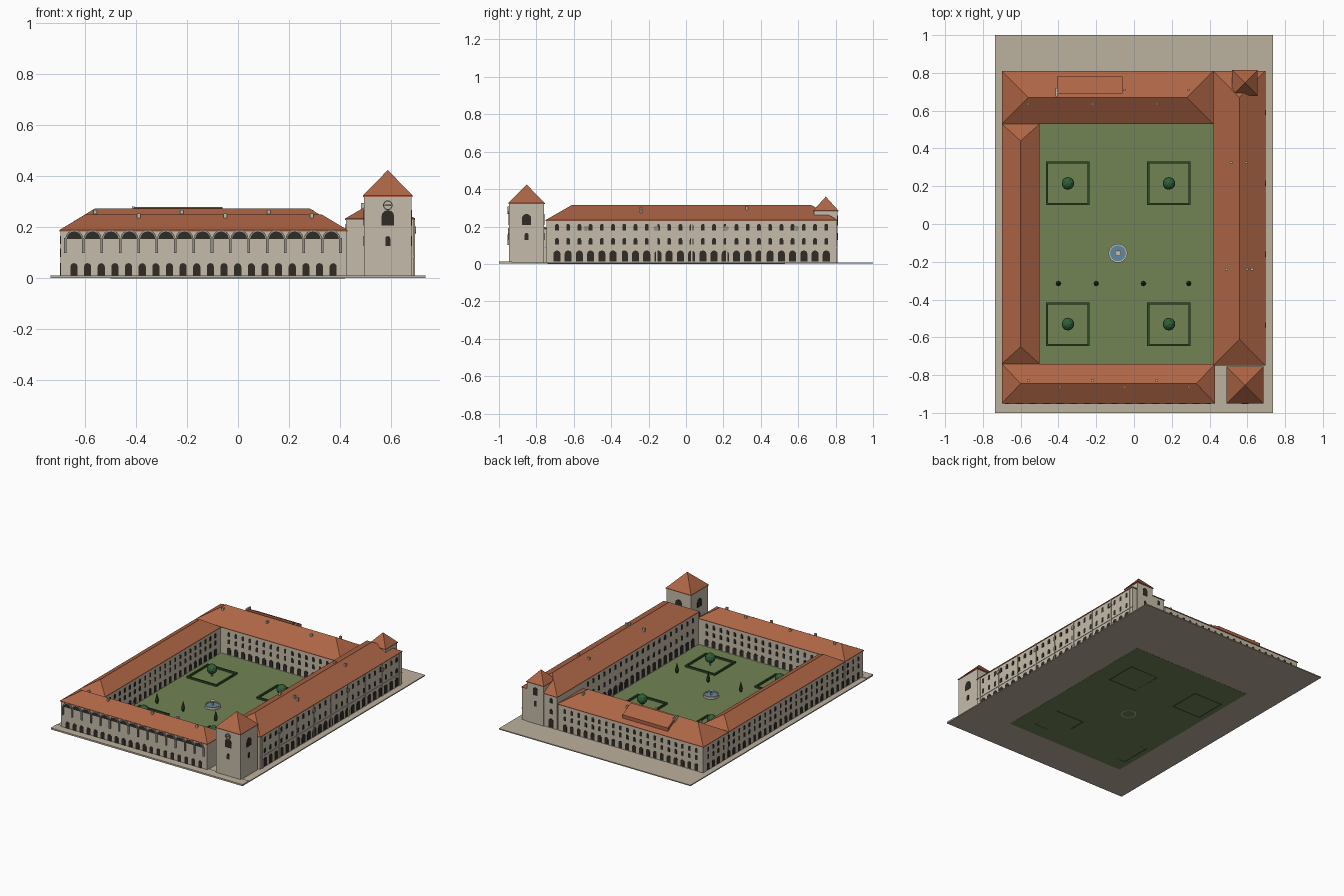
import bpy, bmesh, math
from mathutils import Vector, Matrix

if "Cube" in bpy.data.objects:
    bpy.data.objects.remove(bpy.data.objects["Cube"])


def mat(name, c):
    m = bpy.data.materials.new(name)
    m.diffuse_color = (*c, 1)
    m.use_nodes = True
    m.node_tree.nodes["Principled BSDF"].inputs["Base Color"].default_value = m.diffuse_color
    return m


STONE = mat("stone", (0.56, 0.50, 0.40))
PAVING = mat("paving", (0.50, 0.44, 0.34))
TILE = mat("roof_tile", (0.42, 0.13, 0.06))
DARK = mat("opening", (0.03, 0.025, 0.02))
TRIM = mat("trim", (0.30, 0.28, 0.25))
GRASS = mat("grass", (0.17, 0.23, 0.09))
HEDGE = mat("hedge", (0.03, 0.07, 0.02))
LEAF = mat("leaf", (0.03, 0.12, 0.04))
WATER = mat("water", (0.12, 0.25, 0.35))


def finish(bm, name, m):
    bmesh.ops.recalc_face_normals(bm, faces=bm.faces)
    me = bpy.data.meshes.new(name)
    bm.to_mesh(me)
    bm.free()
    me.materials.append(m)
    ob = bpy.data.objects.new(name, me)
    bpy.context.collection.objects.link(ob)
    return ob


def add_box(bm, x0, x1, y0, y1, z0, z1):
    M = Matrix.Translation(((x0 + x1) / 2, (y0 + y1) / 2, (z0 + z1) / 2)) @ \
        Matrix.Diagonal((x1 - x0, y1 - y0, z1 - z0, 1))
    bmesh.ops.create_cube(bm, size=1, matrix=M)


def box(name, m, *d):
    bm = bmesh.new()
    add_box(bm, *d)
    return finish(bm, name, m)


def cone(name, m, x, y, z0, z1, r0, r1, n=12):
    bm = bmesh.new()
    bmesh.ops.create_cone(bm, cap_ends=True, segments=n, radius1=r0, radius2=r1, depth=z1 - z0,
                          matrix=Matrix.Translation((x, y, (z0 + z1) / 2)))
    return finish(bm, name, m)


def hip_roof(name, x0, x1, y0, y1, ze, zr, inset):
    """Hipped roof with the ridge along the longer side and a thin eave edge."""
    bm = bmesh.new()
    cx, cy = (x0 + x1) / 2, (y0 + y1) / 2
    if x1 - x0 > y1 - y0:
        a, b = (x0 + inset, cy, zr), (x1 - inset, cy, zr)
    else:
        a, b = (cx, y0 + inset, zr), (cx, y1 - inset, zr)
    pts = [(x, y, z) for z in (ze - 0.005, ze) for x, y in ((x0, y0), (x1, y0), (x1, y1), (x0, y1))]
    bmesh.ops.convex_hull(bm, input=[bm.verts.new(p) for p in pts + [a, b]])
    bmesh.ops.remove_doubles(bm, verts=bm.verts, dist=1e-5)
    bmesh.ops.dissolve_limit(bm, angle_limit=0.01, verts=bm.verts, edges=bm.edges)
    return finish(bm, name, TILE)


def prism(bm, frame, prof, depth):
    """Extrude a (u, z) outline out of a wall; frame = (origin, along, outward)."""
    o, u, n = (Vector(v) for v in frame)
    base = [bm.verts.new(o + u * a + Vector((0, 0, b)) - n * 0.002) for a, b in prof]
    top = [bm.verts.new(v.co + n * (depth + 0.002)) for v in base]
    bm.faces.new(base)
    bm.faces.new(top)
    k = len(prof)
    for i in range(k):
        bm.faces.new((base[i], base[(i + 1) % k], top[(i + 1) % k], top[i]))


def arch(c, z, w, h, n=6):
    r = w / 2
    return [(c - r, z), (c + r, z)] + [(c + r * math.cos(math.pi * i / n),
            z + h - r + r * math.sin(math.pi * i / n)) for i in range(n + 1)]


def ring(c, z, r0, r1, a=math.pi, n=8):
    ts = [a * i / n for i in range(n + 1)]
    return [(c + r1 * math.cos(t), z + r1 * math.sin(t)) for t in ts] + \
           [(c + r0 * math.cos(t), z + r0 * math.sin(t)) for t in reversed(ts)]


def rect(u0, u1, z0, z1):
    return [(u0, z0), (u1, z0), (u1, z1), (u0, z1)]


def facade(name, frame, length, count, rows, margin=0.03):
    bm = bmesh.new()
    step = (length - 2 * margin) / count
    for z, w, h in rows:
        for i in range(count):
            prism(bm, frame, arch(margin + step * (i + 0.5), z, w, h), 0.0015)
    return finish(bm, name, DARK)


# ground, plaza and lawn
box("ground", PAVING, -0.735, 0.735, -1, 1, 0.001, 0.008)
box("front_plaza", PAVING, -0.735, 0.735, -1, -0.93, 0.001, 0.012)
box("lawn", GRASS, -0.5, 0.42, -0.74, 0.53, 0, 0.01)

# four wings: x0, x1, y0, y1, eave, ridge, hip inset
WINGS = {"front_wing": (-0.70, 0.43, -0.95, -0.74, 0.19, 0.25, 0.10),
         "back_wing": (-0.70, 0.42, 0.53, 0.81, 0.19, 0.275, 0.14),
         "left_wing": (-0.70, -0.50, -0.74, 0.53, 0.19, 0.25, 0.09),
         "right_wing": (0.42, 0.695, -0.75, 0.81, 0.235, 0.315, 0.14),
         "front_tower": (0.49, 0.685, -0.95, -0.755, 0.325, 0.425, 0.0975),
         "back_tower": (0.52, 0.655, 0.68, 0.815, 0.285, 0.36, 0.0675)}
for nm, (x0, x1, y0, y1, ze, zr, ins) in WINGS.items():
    e = 0.004
    box(nm + "_walls", STONE, x0 + e, x1 - e, y0 + e, y1 - e, 0.005, ze - 0.002)
    hip_roof(nm + "_roof", x0, x1, y0, y1, ze, zr, ins)

# rows of openings: base z, width, height
LOW = [(0.012, 0.028, 0.048), (0.085, 0.018, 0.032), (0.135, 0.018, 0.032)]
HIGH = [(0.012, 0.038, 0.06), (0.105, 0.02, 0.034), (0.18, 0.02, 0.034)]
X, Y = (1, 0, 0), (0, 1, 0)
NX, NY = (-1, 0, 0), (0, -1, 0)
front = ((-0.70, -0.946, 0), X, NY)
right = ((0.691, -0.75, 0), Y, X)
facade("front_arcade", front, 1.13, 20, LOW[:1])
facade("right_openings", right, 1.56, 25, HIGH)
facade("back_openings", ((-0.70, 0.806, 0), X, Y), 1.12, 20, LOW)
facade("back_right_openings", ((0.42, 0.806, 0), X, Y), 0.10, 1, HIGH)
facade("left_openings", ((-0.696, -0.95, 0), Y, NX), 1.76, 30, LOW)
facade("court_front_openings", ((-0.5, -0.744, 0), X, Y), 0.92, 16, LOW)
facade("court_back_openings", ((-0.5, 0.534, 0), X, NY), 0.92, 16, LOW)
facade("court_left_openings", ((-0.504, -0.74, 0), Y, X), 1.27, 22, LOW)
facade("court_right_openings", ((0.424, -0.74, 0), Y, NX), 1.27, 20, HIGH)

# front upper loggia: dark arch heads, hood rings and hanging columns
heads, hoods = bmesh.new(), bmesh.new()
step = 1.08 / 15
for i in range(16):
    c = 0.022 + step * i
    prism(hoods, front, rect(c - 0.005, c + 0.005, 0.10, 0.158), 0.008)
    if i < 15:
        m = c + step / 2
        prism(heads, front, ring(m, 0.155, 0, 0.029)[:9], 0.002)
        prism(hoods, front, ring(m, 0.155, 0.029, 0.035)[:], 0.007)
finish(heads, "loggia_openings", DARK)
finish(hoods, "loggia_columns_and_hoods", TRIM)

# right facade pilasters, string course and round medallions
trim = bmesh.new()
for i in range(9):
    u = 0.03 + 0.1875 * i
    prism(trim, right, rect(u - 0.004, u + 0.004, 0.008, 0.23), 0.004)
prism(trim, right, rect(0, 1.56, 0.085, 0.09), 0.003)
finish(trim, "right_pilasters", STONE)
medal = bmesh.new()
for y in (-0.535, -0.16, 0.215, 0.59):
    prism(medal, right, ring(y + 0.75, 0.19, 0, 0.014, 2 * math.pi, 12)[:12], 0.008)
finish(medal, "right_medallions", TRIM)

# tower openings on every side and the front clock
bells, clock = bmesh.new(), bmesh.new()
tc, bc = (0.5875, -0.8525), (0.5875, 0.7475)
for (cx, cy), r, zb, w, h in ((tc, 0.0935, 0.208, 0.05, 0.06), (bc, 0.0635, 0.205, 0.035, 0.055)):
    for u, n in ((X, NY), (Y, X), (X, Y), (Y, NX)):
        fr = (Vector((cx, cy, 0)) + Vector(n) * r, u, n)
        prism(bells, fr, arch(0, zb, w, h), 0.002)
        prism(bells, fr, arch(0, 0.128, 0.02, 0.038), 0.002)
finish(bells, "tower_openings", DARK)
fr = ((tc[0], -0.946, 0), X, NY)
prism(clock, fr, rect(-0.012, 0.012, 0.285, 0.289), 0.008)
for s in (0, 1):
    pr = ring(0, 0, 0.015, 0.019)
    prism(clock, fr, [(-a, 0.287 - b) if s else (a, 0.287 + b) for a, b in pr], 0.008)
finish(clock, "tower_clock", TRIM)

# chimneys
bm = bmesh.new()
spots = [(x, -0.863, 0.255) for x in (-0.39, -0.05, 0.29)]
spots += [(x, -0.83, 0.255) for x in (-0.56, -0.22, 0.12)]
spots += [(x, 0.635, 0.268) for x in (-0.56, -0.22, 0.12)]
spots += [(x, 0.71, 0.268) for x in (-0.05, 0.29)]
spots += [(0.515, 0.325, 0.303), (0.595, 0.325, 0.308), (0.49, -0.24, 0.295),
          (0.60, -0.24, 0.305), (0.625, -0.24, 0.295)]
for x, y, z in spots:
    add_box(bm, x - 0.007, x + 0.007, y - 0.006, y + 0.006, z - 0.055, z)
add_box(bm, -0.415, -0.405, 0.675, 0.72, 0.22, 0.283)
finish(bm, "chimneys", STONE)

# raised panel on the back roof
bm = bmesh.new()
side = [(0.69, 0.25), (0.69, 0.28), (0.78, 0.232), (0.78, 0.20)]
prism(bm, ((-0.405, 0, 0), Y, X), side, 0.345)
finish(bm, "back_roof_dormer", TILE)

# garden: hedge squares with round trees
for k, (x, y) in enumerate((a, b) for a in (-0.35, 0.185) for b in (0.215, -0.53)):
    bm = bmesh.new()
    r, t = 0.115, 0.011
    for s in (-1, 1):
        a, b = sorted((s * r, s * (r - t)))
        add_box(bm, x - r, x + r, y + a, y + b, 0, 0.022)
        add_box(bm, x + a, x + b, y - r + t, y + r - t, 0, 0.022)
    finish(bm, f"hedge_{k}", HEDGE)
    cone(f"tree_trunk_{k}", TRIM, x, y, 0.005, 0.04, 0.006, 0.005, 8)
    bm = bmesh.new()
    bmesh.ops.create_icosphere(bm, subdivisions=2, radius=0.034, matrix=Matrix.Translation((x, y, 0.06)))
    finish(bm, f"tree_crown_{k}", LEAF)

# slim cypresses
for k, x in enumerate((-0.40, -0.20, 0.05, 0.29)):
    cone(f"cypress_base_{k}", HEDGE, x, -0.315, 0.008, 0.03, 0.006, 0.013, 8)
    cone(f"cypress_top_{k}", HEDGE, x, -0.315, 0.03, 0.08, 0.013, 0.001, 8)

# fountain
FX, FY = -0.085, -0.155
bm = bmesh.new()
prof = [(0.05, 0), (0.05, 0.026), (0.042, 0.026), (0.042, 0.0)]
es = [bm.verts.new((FX + r, FY, z)) for r, z in prof]
ed = [bm.edges.new((es[i], es[(i + 1) % 4])) for i in range(4)]
bmesh.ops.spin(bm, geom=es + ed, cent=(FX, FY, 0), axis=(0, 0, 1), angle=2 * math.pi, steps=24)
bmesh.ops.remove_doubles(bm, verts=bm.verts, dist=1e-5)
finish(bm, "fountain_rim", STONE)
cone("fountain_water", WATER, FX, FY, 0.002, 0.02, 0.043, 0.043, 24)
cone("fountain_column", STONE, FX, FY, 0.005, 0.05, 0.007, 0.005)
cone("fountain_bowl", STONE, FX, FY, 0.042, 0.052, 0.006, 0.016)
